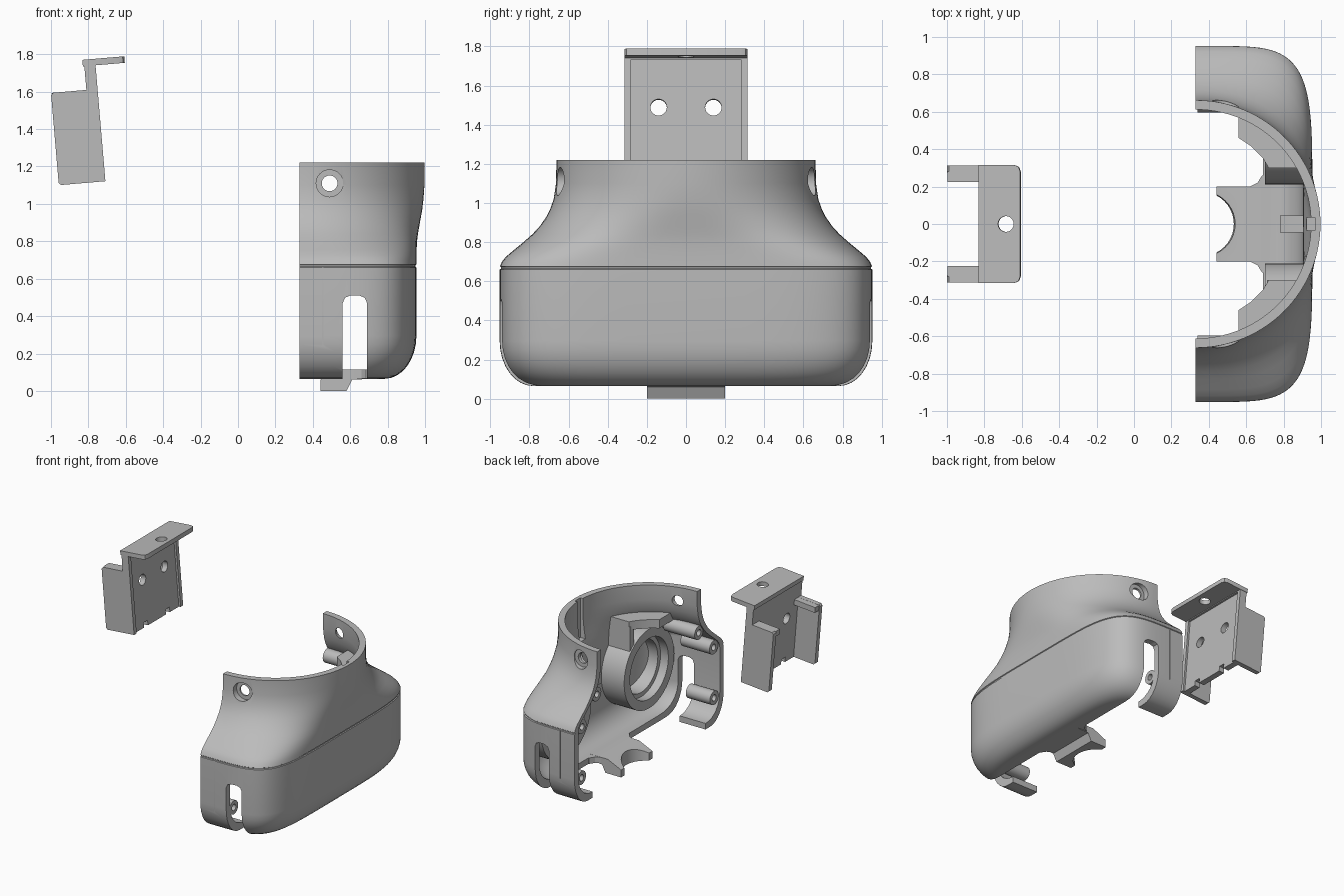
import bpy, bmesh, math
from mathutils import Matrix, Vector

cube = bpy.data.objects.get("Cube")
if cube:
    bpy.data.objects.remove(cube)

grey = bpy.data.materials.new("plain grey")
grey.use_nodes = True
GREY = (0.5, 0.5, 0.5, 1)
grey.diffuse_color = GREY
grey.node_tree.nodes["Principled BSDF"].inputs["Base Color"].default_value = GREY


def finish(name, bm):
    bmesh.ops.recalc_face_normals(bm, faces=bm.faces)
    me = bpy.data.meshes.new(name)
    bm.to_mesh(me)
    bm.free()
    me.materials.append(grey)
    ob = bpy.data.objects.new(name, me)
    bpy.context.collection.objects.link(ob)
    return ob


def box(name, x, y, z):
    bm = bmesh.new()
    bmesh.ops.create_cube(bm, size=1)
    for v in bm.verts:
        v.co = Vector([(r[0] + r[1]) / 2 + c * (r[1] - r[0]) for r, c in zip((x, y, z), v.co)])
    return finish(name, bm)


def cylinder(name, axis, r, center, length, r2=None):
    bm = bmesh.new()
    bmesh.ops.create_cone(bm, cap_ends=True, segments=40, radius1=r, radius2=r2 or r, depth=length)
    turn = {"x": Matrix.Rotation(math.pi / 2, 4, "Y"),
            "y": Matrix.Rotation(math.pi / 2, 4, "X"), "z": Matrix()}[axis]
    bm.transform(Matrix.Translation(center) @ turn)
    return finish(name, bm)


def ring(name, profile, y, z, seg=40):
    """Turn a closed outline of (x, radius) points about an axis along x."""
    bm = bmesh.new()
    rows = []
    for k in range(seg):
        a = 2 * math.pi * k / seg
        rows.append([bm.verts.new((x, y + r * math.cos(a), z + r * math.sin(a))) for x, r in profile])
    for k in range(seg):
        p, q = rows[k - 1], rows[k]
        for i in range(len(profile)):
            bm.faces.new((p[i - 1], p[i], q[i], q[i - 1]))
    return finish(name, bm)


def prism(name, pts, axis, lo, hi):
    """Extrude a 2D outline along y (points are x, z) or z (points are x, y)."""
    bm = bmesh.new()
    at = (lambda p, d: (p[0], d, p[1])) if axis == "y" else (lambda p, d: (p[0], p[1], d))
    face = bm.faces.new([bm.verts.new(at(p, lo)) for p in pts])
    side = bmesh.ops.extrude_face_region(bm, geom=[face])["geom"]
    step = (0, hi - lo, 0) if axis == "y" else (0, 0, hi - lo)
    bmesh.ops.translate(bm, vec=step, verts=[g for g in side if isinstance(g, bmesh.types.BMVert)])
    return finish(name, bm)


def boolean(ob, other, op="DIFFERENCE", keep=False):
    mod = ob.modifiers.new("cut", "BOOLEAN")
    mod.operation, mod.solver, mod.object = op, "EXACT", other
    bpy.context.view_layer.update()
    deps = bpy.context.evaluated_depsgraph_get()
    me = bpy.data.meshes.new_from_object(ob.evaluated_get(deps))
    ob.modifiers.clear()
    ob.data = me
    if not keep:
        bpy.data.objects.remove(other)
    return ob


# Shell sections: height, depth, half width, squareness
CX = 0.33
sections = []
for i in range(9):
    a = math.pi / 2 * i / 8
    inset = 0.17 * (1 - math.sin(a))
    sections.append((0.065 + 0.23 * (1 - math.cos(a)), 0.624 - inset, 0.952 - inset, 5))
sections += [(0.66, 0.624, 0.952, 5), (0.664, 0.618, 0.946, 5), (0.672, 0.618, 0.946, 5),
             (0.676, 0.624, 0.951, 5), (0.70, 0.624, 0.94, 4.8), (0.725, 0.624, 0.92, 4.5),
             (0.755, 0.625, 0.885, 4.1), (0.80, 0.627, 0.83, 3.5), (0.84, 0.632, 0.785, 3),
             (0.88, 0.639, 0.748, 2.7), (0.93, 0.648, 0.713, 2.4), (0.97, 0.655, 0.693, 2.25),
             (1.02, 0.661, 0.676, 2.1), (1.1, 0.667, 0.664, 2), (1.22, 0.667, 0.662, 2)]


def loft(name, off=0.0, back=None, top=None):
    bm = bmesh.new()
    rows = []
    secs = list(sections)
    if top:
        secs.append((top,) + secs[-1][1:])
    for z, a, b, n in secs:
        if off and 0.66 < z < 0.675:
            continue
        pts = []
        for k in range(57):
            t = -math.pi / 2 + math.pi * k / 56
            c, s = math.cos(t), math.sin(t)
            if k in (0, 56):
                c = 0
            pts.append((CX + (a - off) * c ** (2 / n),
                        math.copysign((b - off) * abs(s) ** (2 / n), s)))
        if back is not None:
            pts = [(back, pts[0][1])] + pts + [(back, pts[-1][1])]
        h = z + off * max(0, (0.3 - z) / 0.24)
        rows.append([bm.verts.new((x, y, h)) for x, y in pts])
    for lo, hi in zip(rows, rows[1:]):
        for k in range(len(lo)):
            j = (k + 1) % len(lo)
            bm.faces.new((lo[k], lo[j], hi[j], hi[k]))
    bm.faces.new(rows[0])
    bm.faces.new(rows[-1])
    return finish(name, bm)


# Hollow half shell with its open underside, slots and screw holes
shell = loft("half_shell")
boolean(shell, loft("cavity", 0.05, 0.1, 1.4))
boolean(shell, box("floor_opening", (0.2, 0.69), (-0.72, 0.72), (-0.1, 0.2)))
slot = [(0.56, -0.1), (0.69, -0.1), (0.69, 0.47), (0.678, 0.498), (0.65, 0.51),
        (0.60, 0.51), (0.572, 0.498), (0.56, 0.47)]
boolean(shell, prism("slot", slot, "y", -1.2, 1.2))
boolean(shell, cylinder("screw_holes", "y", 0.042, (0.49, 0, 1.11), 3))
boolean(shell, box("rim_notch", (0.9, 0.968), (-0.035, 0.035), (0.9, 1.3)))
for s in (-1, 1):
    boolean(shell, cylinder("counterbore", "y", 0.072, (0.49, s * 0.715, 1.11), 0.2))
    boolean(shell, box("seam", (0.45, 0.458), sorted((s * 0.946, s * 1.1)), (0.12, 0.667)))

# Interior mounts, trimmed to stay within the shell
limit = loft("trim_limit", 0.02)
inner = []
housing = [(0.70, 0.32), (0.70, 0.245), (0.77, 0.245), (0.77, 0.21), (0.93, 0.21), (0.93, 0.32)]
for s, side in ((1, "left"), (-1, "right")):
    inner.append(ring(side + "_round_housing", housing, s * 0.53, 0.53))
    plan = [(0.56, 0.46), (0.56, 0.75), (0.72, 0.75), (0.95, 0.5), (0.95, 0.3),
            (0.72, 0.3), (0.69, 0.35), (0.62, 0.42)]
    inner.append(prism(side + "_housing_hood", [(x, s * y) for x, y in plan], "z", 0.92, 0.99))
    for label, near in (("inner", 0.3), ("outer", 0.64)):
        inner.append(box(f"{side}_{label}_hood_leg", (0.71, 0.98),
                         sorted((s * near, s * (near + 0.05))), (0.74, 0.95)))
    for label, y, z, end in (("upper", 0.65, 0.87, 0.62), ("middle", 0.84, 0.68, 0.6),
                             ("lower", 0.845, 0.27, 0.555)):
        boss = [(0.34, 0.055), (0.34, 0.025), (end, 0.025), (end, 0.055)]
        inner.append(ring(f"{side}_{label}_screw_boss", boss, s * y, z, 24))
inner.append(box("wall_stub", (0.78, 0.95), (-0.045, 0.045), (0.58, 0.66)))
for ob in inner:
    boolean(ob, limit, "INTERSECT", keep=True)
bpy.data.objects.remove(limit)

# Curved tongue on the floor
tongue = prism("floor_tongue", [(0.44, 0), (0.58, 0), (0.61, 0.06), (0.72, 0.065),
                                (0.72, 0.115), (0.56, 0.115), (0.44, 0.06)], "y", -0.2, 0.2)
boolean(tongue, cylinder("arc_cut", "z", 0.165, (0.362, 0, 0.05), 0.3, 0.185))
fillets = [prism(side + "_tongue_fillet",
                 [(0.62, s * 0.19), (0.62, s * 0.2), (0.66, s * 0.22),
                  (0.685, s * 0.26), (0.7, s * 0.26), (0.7, s * 0.19)], "z", 0.066, 0.114)
           for s, side in ((1, "left"), (-1, "right"))]

# Tilted bracket: plate, thin wings with caps, and top lip
plate = box("bracket_plate", (0.19, 0.25), (-0.313, 0.313), (0, 0.64))
boolean(plate, box("front_recess", (0.235, 0.3), (-0.28, 0.28), (-0.1, 0.615)))
for s in (-1, 1):
    boolean(plate, cylinder("plate_hole", "x", 0.042, (0.22, s * 0.14, 0.37), 0.3))
    boolean(plate, cylinder("plate_notch", "x", 0.042, (0.22, s * 0.14, 0.04), 0.3))
    boolean(plate, box("notch_mouth", (0.1, 0.3), (s * 0.14 - 0.025, s * 0.14 + 0.025), (-0.1, 0.04)))
outline = [(0.182, -0.315), (0.375, -0.315), (0.398, -0.305), (0.407, -0.28),
           (0.407, 0.28), (0.398, 0.305), (0.375, 0.315), (0.182, 0.315)]
lip = prism("bracket_lip", outline, "z", 0.622, 0.657)
boolean(lip, cylinder("lip_hole", "z", 0.042, (0.33, 0, 0.64), 0.3))
wing_side = [(0, 0.012), (0.012, 0), (0.2, 0), (0.2, 0.495), (0.012, 0.495), (0, 0.483)]
bracket = [plate, lip]
for s, side in ((1, "left"), (-1, "right")):
    bracket.append(prism(side + "_bracket_wing", wing_side, "y", *sorted((s * 0.275, s * 0.313))))
    bracket.append(box(side + "_wing_cap", (0.004, 0.2), sorted((s * 0.225, s * 0.28)), (0.45, 0.494)))
place = Matrix.Translation((-0.958, 0, 1.1)) @ Matrix.Rotation(-0.085, 4, "Y")
for ob in bracket:
    ob.data.transform(place)

# Smooth curved faces, keep edges sharp
bpy.ops.object.select_all(action="DESELECT")
for ob in [shell, tongue] + inner + fillets + bracket:
    ob.select_set(True)
bpy.context.view_layer.objects.active = shell
bpy.ops.object.shade_smooth_by_angle(angle=math.radians(30))
